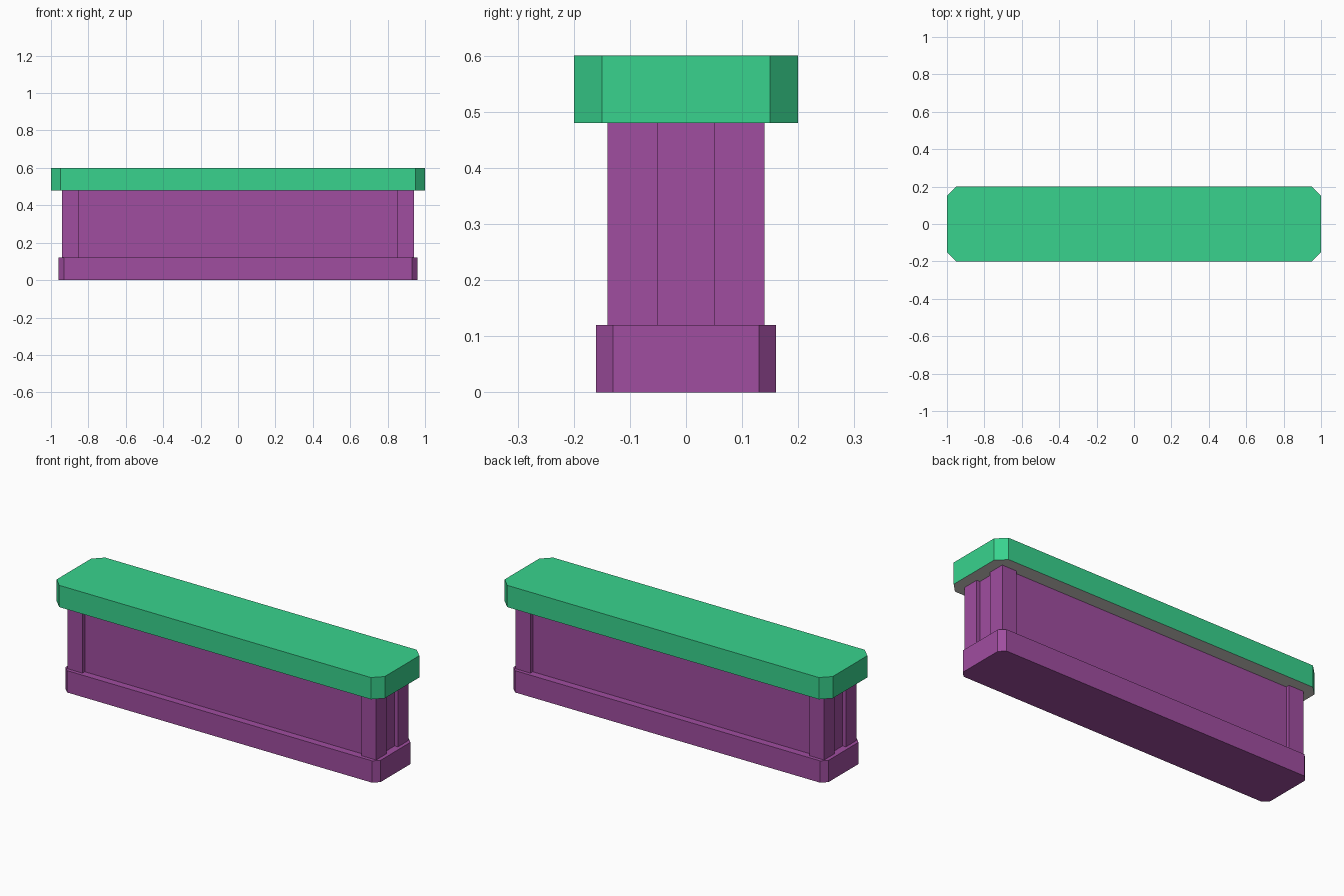
import bpy, bmesh

cube = bpy.data.objects.get("Cube")
if cube:
    bpy.data.objects.remove(cube, do_unlink=True)


def make_material(name, rgb):
    mat = bpy.data.materials.new(name)
    mat.use_nodes = True
    colour = (*rgb, 1.0)
    mat.diffuse_color = colour
    mat.node_tree.nodes["Principled BSDF"].inputs["Base Color"].default_value = colour
    return mat


green = make_material("green", (0.04, 0.65, 0.27))
purple = make_material("purple", (0.35, 0.075, 0.35))
grey = make_material("light grey", (0.65, 0.63, 0.60))


def block(name, centre, half, z0, z1, materials, cut=0.0):
    """Upright block with optional 45 degree corner cuts in plan."""
    hx, hy = half
    bm = bmesh.new()
    if cut:
        quarter = [(hx, hy - cut), (hx - cut, hy)]
        outline = quarter + [(-x, y) for x, y in reversed(quarter)]
        outline += [(-x, -y) for x, y in outline]
    else:
        outline = [(hx, -hy), (hx, hy), (-hx, hy), (-hx, -hy)]
    base = bm.faces.new([bm.verts.new((x, y, z0)) for x, y in outline])
    top = bmesh.ops.extrude_face_region(bm, geom=[base], use_keep_orig=True)
    verts = [v for v in top["geom"] if isinstance(v, bmesh.types.BMVert)]
    bmesh.ops.translate(bm, vec=(0, 0, z1 - z0), verts=verts)
    bmesh.ops.recalc_face_normals(bm, faces=bm.faces)
    # A second material goes on the underside
    if len(materials) > 1:
        for face in bm.faces:
            face.material_index = int(face.normal.z < -0.5)
    mesh = bpy.data.meshes.new(name)
    bm.to_mesh(mesh)
    bm.free()
    for mat in materials:
        mesh.materials.append(mat)
    obj = bpy.data.objects.new(name, mesh)
    obj.location = (*centre, 0)
    bpy.context.collection.objects.link(obj)
    return obj


# Plinth, recessed wall and overhanging top slab
block("plinth", (0, 0), (0.96, 0.16), 0, 0.12, [purple], cut=0.03)
block("wall", (0, 0), (0.92, 0.12), 0.12, 0.48, [purple])
block("top_slab", (0, 0), (1.0, 0.2), 0.48, 0.6, [green, grey], cut=0.05)

# Corner posts standing proud of the wall
for sx, side in ((1, "left"), (-1, "right")):
    for sy, end in ((-1, "front"), (1, "back")):
        block(f"{end}_{side}_post", (sx * 0.895, sy * 0.095), (0.045, 0.045),
              0.12, 0.48, [purple])
